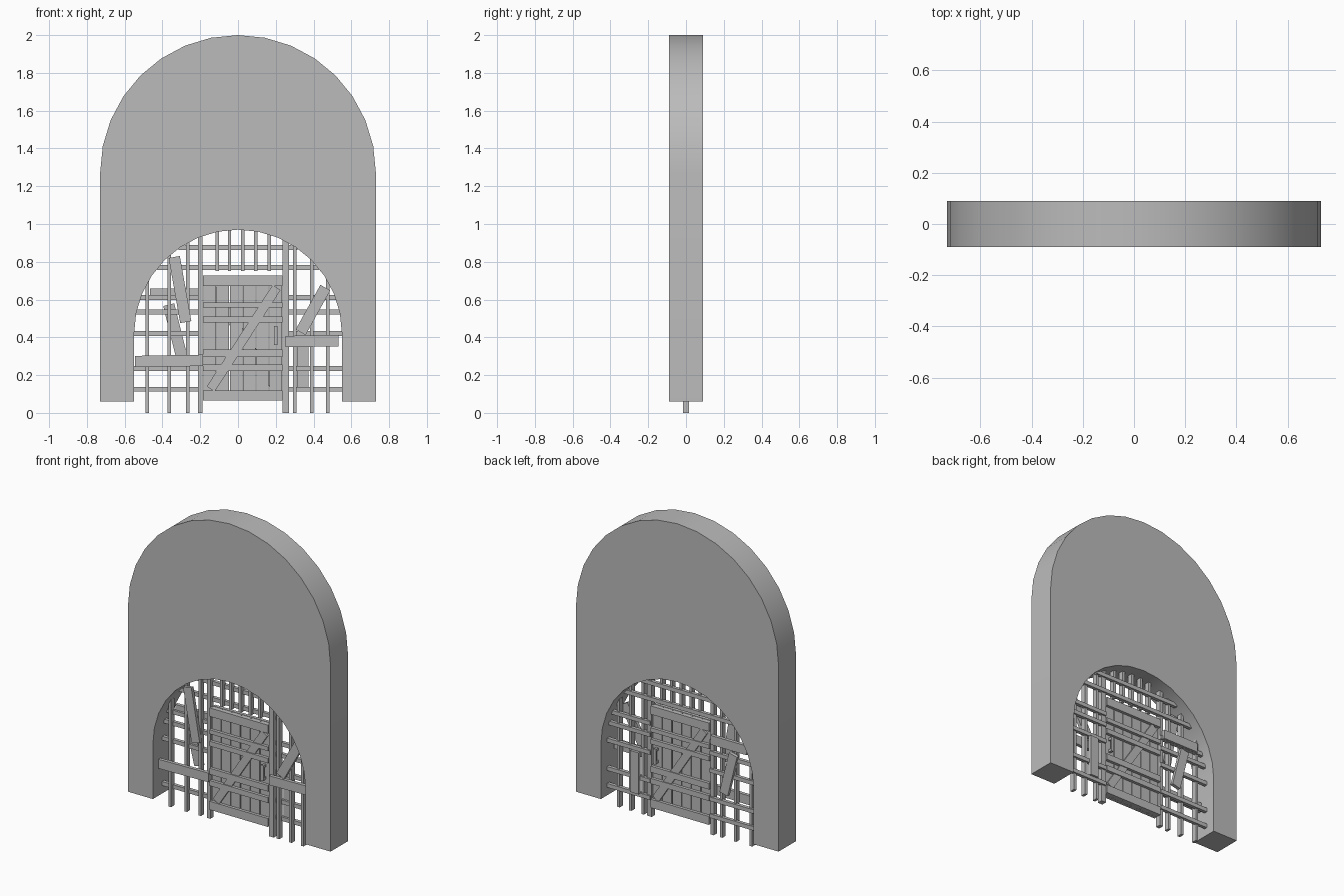
import bpy, bmesh, math

if "Cube" in bpy.data.objects:
    bpy.data.objects.remove(bpy.data.objects["Cube"], do_unlink=True)

grey = bpy.data.materials.new("plain_grey")
grey.use_nodes = True
grey.diffuse_color = (0.5, 0.5, 0.5, 1)
grey.node_tree.nodes["Principled BSDF"].inputs["Base Color"].default_value = (0.5, 0.5, 0.5, 1)

BASE = 0.06       # underside of the wall and the door
INNER = 0.55      # radius of the opening
SPRING = 0.42     # height where the opening starts to curve


def finish(name, bm):
    bmesh.ops.recalc_face_normals(bm, faces=bm.faces)
    mesh = bpy.data.meshes.new(name)
    bm.to_mesh(mesh)
    bm.free()
    mesh.materials.append(grey)
    obj = bpy.data.objects.new(name, mesh)
    bpy.context.collection.objects.link(obj)
    return obj


def box(name, x, z, width, height, y, depth, tilt=0):
    """Box centred at x, y, z and tilted within the plane of the wall."""
    bm = bmesh.new()
    bmesh.ops.create_cube(bm, size=1)
    for v in bm.verts:
        v.co.x *= width
        v.co.y *= depth
        v.co.z *= height
    obj = finish(name, bm)
    obj.location = (x, y, z)
    obj.rotation_euler.y = math.radians(-tilt)
    return obj


def arch_points(radius, spring):
    arc = [(radius * math.cos(math.pi * i / 16), spring + radius * math.sin(math.pi * i / 16))
           for i in range(17)]
    return [(radius, BASE)] + arc + [(-radius, BASE)]


# Wall: strip between the two arches, extruded through its depth
bm = bmesh.new()
rings = [[bm.verts.new((x, -0.09, z)) for x, z in arch_points(r, s)]
         for r, s in ((0.73, 1.27), (INNER, SPRING))]
for i in range(len(rings[0]) - 1):
    bm.faces.new((rings[0][i], rings[0][i + 1], rings[1][i + 1], rings[1][i]))
front = bmesh.ops.extrude_face_region(bm, geom=bm.faces[:])
for v in front["geom"]:
    if isinstance(v, bmesh.types.BMVert):
        v.co.y = 0.09
wall = finish("arched_wall", bm)
bpy.ops.object.select_all(action="DESELECT")
wall.select_set(True)
bpy.context.view_layer.objects.active = wall
bpy.ops.object.shade_smooth_by_angle(angle=math.radians(30))


def arch_top(x):
    return SPRING + math.sqrt(INNER ** 2 - x ** 2) + 0.01


def upright(name, x, bottom, width=0.018):
    top = arch_top(x)
    box(name, x, (top + bottom) / 2, width, top - bottom, 0, 0.034)


# Grille uprights beside the door, then the short ones above it
for x in (-0.48, -0.365, -0.265, 0.30, 0.39, 0.475):
    upright("grille_upright", x, 0)
upright("door_post_right", -0.2, 0, 0.024)
upright("door_post_left", 0.252, 0, 0.034)
for x in (-0.11, -0.045, 0.025, 0.095, 0.165):
    upright("grille_short_upright", x, 0.75)

# Grille crossbars, broken by the doorway where they are low
for z in (0.875, 0.77, 0.61, 0.535, 0.42, 0.235, 0.125):
    half = math.sqrt(INNER ** 2 - max(0, z - SPRING) ** 2) + 0.005
    spans = [(-half, half)] if z > 0.75 else [(-half, -0.19), (0.24, half)]
    for a, b in spans:
        box("grille_crossbar", (a + b) / 2, z, b - a, 0.026, 0.016, 0.022)

# Door planks
for i in range(6):
    box("door_plank", -0.15 + 0.07 * i, 0.395, 0.065, 0.66, 0, 0.018)

# Door battens and braces on both faces
for side in (-1, 1):
    for z, height in ((0.70, 0.055), (0.572, 0.027), (0.495, 0.032),
                      (0.315, 0.04), (0.238, 0.035), (0.092, 0.055)):
        box("door_batten", 0.025, z, 0.42, height, side * 0.018, 0.02)
    box("door_brace", 0.03, 0.395, 0.64, 0.05, side * 0.015, 0.014, -side * 57)

# Handle on both faces
for side in (-1, 1):
    box("door_handle", 0.2, 0.41, 0.02, 0.1, side * 0.034, 0.01)
    for z in (0.37, 0.45):
        box("handle_mount", 0.2, z, 0.016, 0.016, side * 0.02, 0.024)

# Loose boards nailed over the grille: x, z, length, tilt, side
boards = (
    (-0.307, 0.653, 0.35, 100, -1),
    (-0.365, 0.275, 0.36, 1, -1),
    (0.397, 0.545, 0.27, 61, -1),
    (0.392, 0.38, 0.28, 1, -1),
    (-0.333, 0.437, 0.28, 104, 1),
    (-0.335, 0.628, 0.26, 0, 1),
    (0.343, 0.27, 0.27, 90, 1),
)
for x, z, length, tilt, side in boards:
    box("loose_board", x, z, length, 0.06, side * 0.03, 0.022, tilt)
